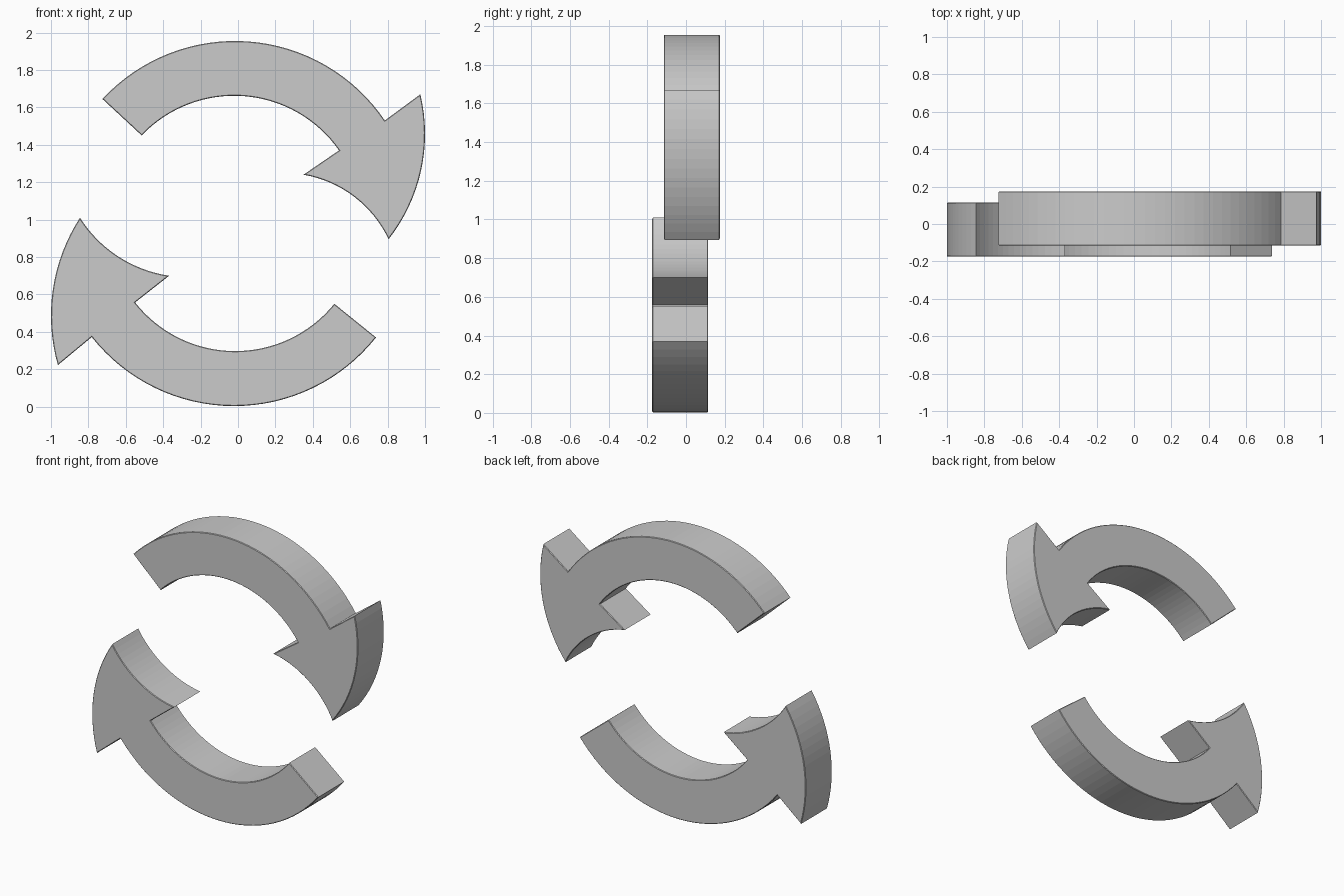
import bpy, bmesh, math
from mathutils import Vector

if "Cube" in bpy.data.objects:
    bpy.data.objects.remove(bpy.data.objects["Cube"])


def arc(a, m, b, n):
    """Points on the circle from a through m to b (x, z)."""
    (ax, az), (mx, mz), (bx, bz) = a, m, b
    d = 2 * (ax * (mz - bz) + mx * (bz - az) + bx * (az - mz))
    sa, sm, sb = ax * ax + az * az, mx * mx + mz * mz, bx * bx + bz * bz
    c = Vector(((sa * (mz - bz) + sm * (bz - az) + sb * (az - mz)) / d,
                (sa * (bx - mx) + sm * (ax - bx) + sb * (mx - ax)) / d))
    r = (Vector(a) - c).length
    t0 = math.atan2(az - c.y, ax - c.x)
    t1 = math.atan2(bz - c.y, bx - c.x)
    sweep = (t1 - t0 + math.pi) % (2 * math.pi) - math.pi   # all arcs are under 180 degrees
    return [(c.x + r * math.cos(t0 + sweep * i / n),
             c.y + r * math.sin(t0 + sweep * i / n)) for i in range(n + 1)]


def curved_arrow(name, outer, head_outer, head_inner, inner, y0, y1):
    # Outline: shaft outside, head outside to tip, tip to inner barb, shaft inside
    pts = (arc(*outer, 32) + arc(*head_outer, 16)
           + arc(*head_inner, 16)[1:] + arc(*inner, 32))
    bm = bmesh.new()
    face = bm.faces.new([bm.verts.new((x, y0, z)) for x, z in pts])
    ext = bmesh.ops.extrude_face_region(bm, geom=[face])
    new = [g for g in ext["geom"] if isinstance(g, bmesh.types.BMVert)]
    bmesh.ops.translate(bm, verts=new, vec=(0, y1 - y0, 0))
    bmesh.ops.recalc_face_normals(bm, faces=bm.faces)
    # Tiny softened rim on front and back faces
    rims = [e for e in bm.edges if abs(e.verts[0].co.y - e.verts[1].co.y) < 1e-5]
    bmesh.ops.bevel(bm, geom=rims, offset=0.004, segments=1, affect='EDGES')
    bmesh.ops.recalc_face_normals(bm, faces=bm.faces)
    me = bpy.data.meshes.new(name)
    bm.to_mesh(me)
    bm.free()
    ob = bpy.data.objects.new(name, me)
    bpy.context.collection.objects.link(ob)
    return ob


# Upper arrow, pointing down on the right
curved_arrow("upper_arrow",
             ((-0.725, 1.645), (-0.015, 1.955), (0.785, 1.53)),
             ((0.975, 1.67), (1.0, 1.458), (0.805, 0.895)),
             ((0.805, 0.895), (0.62, 1.123), (0.35, 1.24)),
             ((0.54, 1.37), (-0.015, 1.662), (-0.515, 1.45)),
             -0.115, 0.175)

# Lower arrow, pointing up on the left
curved_arrow("lower_arrow",
             ((0.738, 0.37), (-0.02, 0.003), (-0.782, 0.372)),
             ((-0.963, 0.222), (-1.0, 0.487), (-0.845, 1.01)),
             ((-0.845, 1.01), (-0.639, 0.802), (-0.368, 0.70)),
             ((-0.55, 0.557), (-0.02, 0.297), (0.515, 0.55)),
             -0.175, 0.115)
